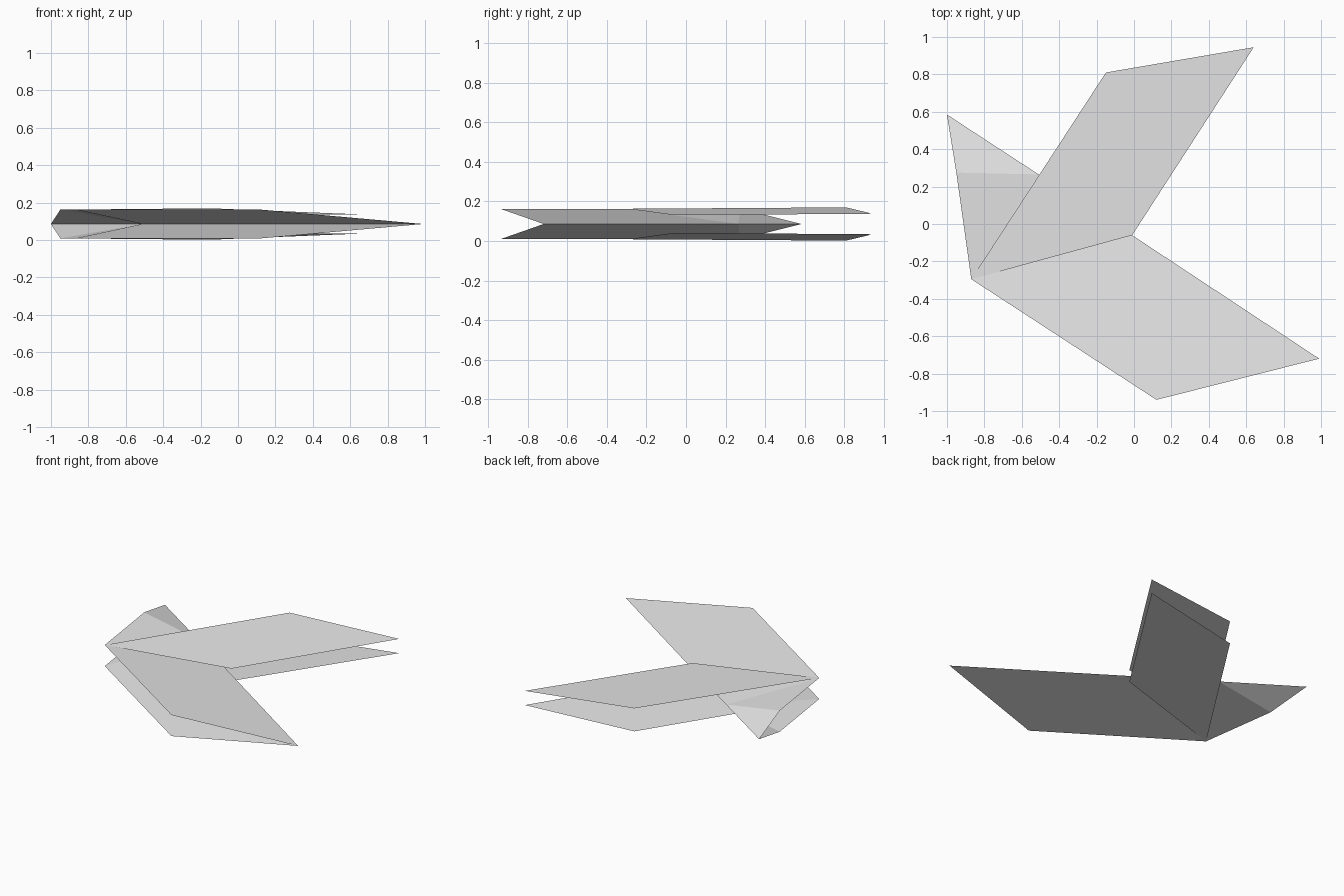
import bpy

if "Cube" in bpy.data.objects:
    bpy.data.objects.remove(bpy.data.objects["Cube"])

# Folded paper bird lying on its side: thin sheets mirrored about the middle plane
MID = 0.086

paper = bpy.data.materials.new("white_paper")
paper.diffuse_color = (0.8, 0.8, 0.8, 1)
paper.use_nodes = True
paper.node_tree.nodes["Principled BSDF"].inputs["Base Color"].default_value = paper.diffuse_color

# Fold points (x, y, height above the middle plane)
P = {
    "tail_tip": (0.99, -0.72, 0.0),
    "keel_back": (0.12, -0.94, 0.077),
    "keel_front": (-0.87, -0.295, 0.077),
    "brow": (-0.95, 0.275, 0.077),
    "beak": (-1.0, 0.585, 0.0),
    "nape": (-0.51, 0.265, 0.0),
    "back": (-0.01, -0.06, 0.0),
    "wing_root": (-0.01, -0.06, 0.045),
    "wing_front": (-0.15, 0.81, 0.084),
    "wing_tip": (0.64, 0.945, 0.052),
}


def sheet(name, *facets):
    """Flat paper facets sharing fold points, mirrored to the other side."""
    keys = list(dict.fromkeys(k for f in facets for k in f))
    mesh = bpy.data.meshes.new(name)
    mesh.from_pydata([P[k] for k in keys], [],
                     [[keys.index(k) for k in f] for f in facets])
    mesh.materials.append(paper)
    obj = bpy.data.objects.new(name, mesh)
    obj.location.z = MID
    bpy.context.collection.objects.link(obj)
    mirror = obj.modifiers.new("other_side", "MIRROR")
    mirror.use_axis = (False, False, True)


# Head and neck
sheet("head", ("brow", "nape", "beak"))
sheet("neck", ("keel_front", "nape", "brow"), ("keel_front", "back", "nape"))
# Body and tail
sheet("body", ("keel_back", "back", "keel_front"))
sheet("tail", ("keel_back", "tail_tip", "back"))
# Raised wing, creased from its root to its front corner
sheet("wing", ("keel_front", "wing_root", "wing_front"),
      ("wing_root", "wing_tip", "wing_front"))
